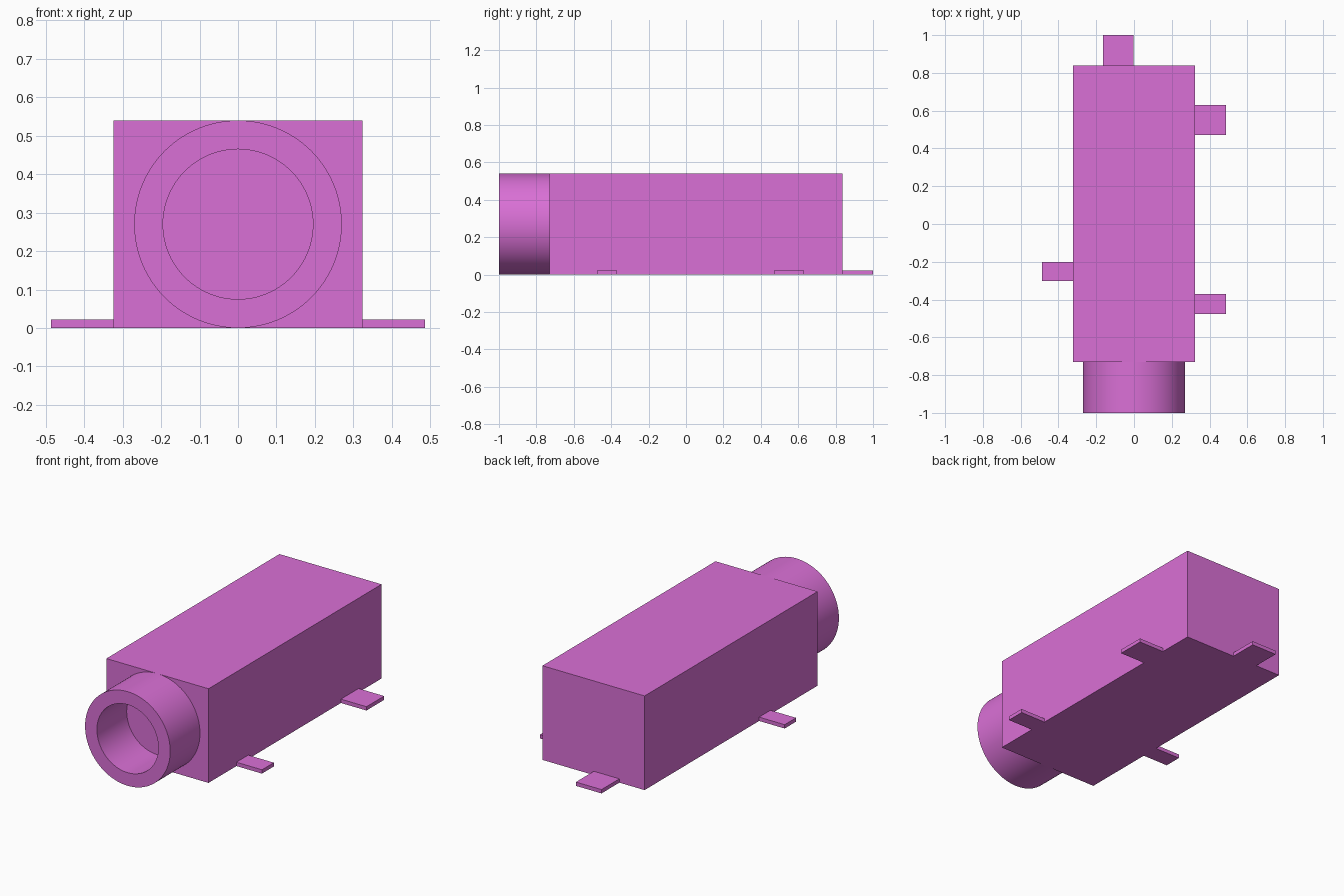
import bpy
import bmesh
from math import pi
from mathutils import Matrix

cube = bpy.data.objects.get("Cube")
if cube:
    bpy.data.objects.remove(cube, do_unlink=True)

# Single material
orchid = bpy.data.materials.new("orchid")
orchid.use_nodes = True
colour = (0.70, 0.162, 0.672, 1)
orchid.diffuse_color = colour
orchid.node_tree.nodes["Principled BSDF"].inputs["Base Color"].default_value = colour

HALF_WIDTH, HEIGHT = 0.324, 0.54
FRONT, BACK = -0.73, 0.838
TAB_REACH, TAB_HEIGHT = 0.162, 0.022


def finish(name, bm):
    mesh = bpy.data.meshes.new(name)
    bmesh.ops.recalc_face_normals(bm, faces=bm.faces)
    bm.to_mesh(mesh)
    bm.free()
    mesh.materials.append(orchid)
    obj = bpy.data.objects.new(name, mesh)
    bpy.context.collection.objects.link(obj)
    return obj


def box(name, x, y, z):
    bm = bmesh.new()
    bmesh.ops.create_cube(bm, size=1)
    for v in bm.verts:
        v.co = [lo + (c + 0.5) * (hi - lo) for c, (lo, hi) in zip(v.co, (x, y, z))]
    return finish(name, bm)


# Housing block
box("housing", (-HALF_WIDTH, HALF_WIDTH), (FRONT, BACK), (0, HEIGHT))

# Solder tabs along the base
tab_z = (0, TAB_HEIGHT)
left_x = (HALF_WIDTH, HALF_WIDTH + TAB_REACH)
right_x = (-HALF_WIDTH - TAB_REACH, -HALF_WIDTH)
box("left_front_tab", left_x, (-0.477, -0.37), tab_z)
box("left_back_tab", left_x, (0.47, 0.63), tab_z)
box("right_tab", right_x, (-0.303, -0.2), tab_z)
box("back_tab", (-0.164, -0.002), (BACK, BACK + TAB_REACH), tab_z)

# Socket barrel: a closed ring profile spun about the y axis
bm = bmesh.new()
centre = (0, 0, HEIGHT / 2)
outer, inner = HEIGHT / 2, 0.195
profile = [(outer, -1), (outer, FRONT), (inner, FRONT), (inner, -1)]
verts = [bm.verts.new((r, y, HEIGHT / 2)) for r, y in profile]
edges = [bm.edges.new((verts[i], verts[(i + 1) % 4])) for i in range(4)]
bmesh.ops.spin(bm, geom=verts + edges, cent=centre, axis=(0, 1, 0),
               angle=2 * pi, steps=96, use_duplicate=False)
bmesh.ops.remove_doubles(bm, verts=bm.verts, dist=0.0005)
barrel = finish("socket_barrel", bm)
bpy.ops.object.select_all(action="DESELECT")
barrel.select_set(True)
bpy.context.view_layer.objects.active = barrel
bpy.ops.object.shade_smooth_by_angle()
